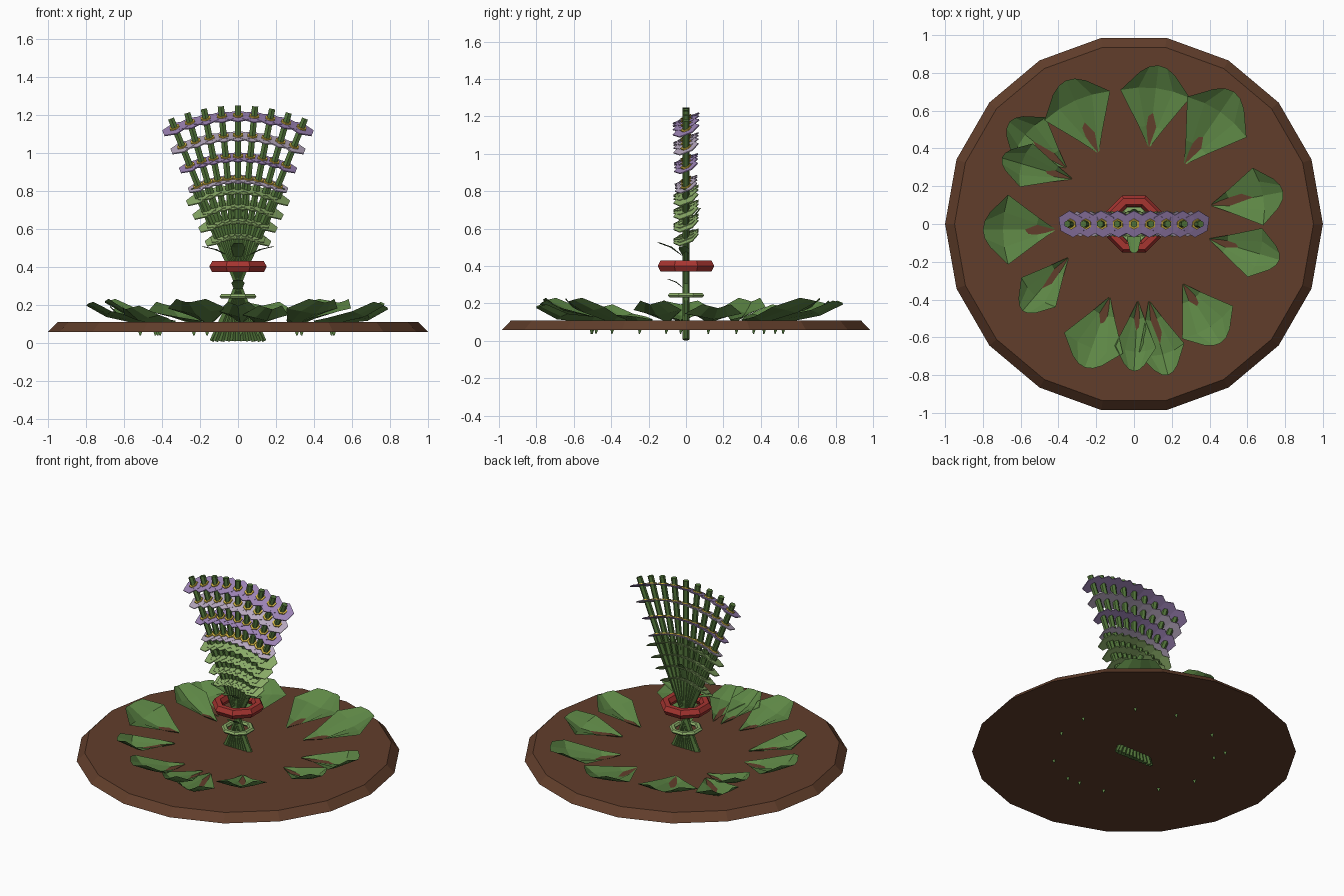
import bpy, bmesh
from math import radians, cos, sin, pi, atan2, hypot
from mathutils import Matrix, Vector

if "Cube" in bpy.data.objects:
    bpy.data.objects.remove(bpy.data.objects["Cube"])


def material(name, rgb):
    m = bpy.data.materials.new(name)
    m.diffuse_color = (*rgb, 1)
    m.use_nodes = True
    m.node_tree.nodes["Principled BSDF"].inputs["Base Color"].default_value = m.diffuse_color
    return m


SOIL = material("soil", (.12, .048, .024))
LEAF = material("leaf", (.11, .24, .06))
STEM = material("stem", (.08, .17, .04))
SPRIG = material("sprig", (.26, .42, .14))
PURPLE = material("purple", (.34, .23, .47))
LILAC = material("lilac", (.48, .40, .53))
YELLOW = material("yellow", (.70, .50, .06))
RED = material("red", (.38, .035, .03))


def finish(name, bm, mat):
    me = bpy.data.meshes.new(name)
    bm.to_mesh(me)
    bm.free()
    me.materials.append(mat)
    ob = bpy.data.objects.new(name, me)
    bpy.context.collection.objects.link(ob)
    return ob


def add_cone(bm, sides, r1, r2, depth, matrix):
    bmesh.ops.create_cone(bm, cap_ends=True, segments=sides, radius1=r1,
                          radius2=r2, depth=depth, matrix=matrix)


def add_ring(name, major, minor, z, squash, mat):
    # eight-sided ring with a six-sided section
    bm = bmesh.new()
    rows = []
    for i in range(8):
        a = (i + .5) * pi / 4
        rows.append([bm.verts.new(((major + minor * cos(j * pi / 3)) * cos(a),
                                   (major + minor * cos(j * pi / 3)) * sin(a),
                                   z + squash * minor * sin(j * pi / 3)))
                     for j in range(6)])
    for i in range(8):
        p, q = rows[i], rows[(i + 1) % 8]
        for j in range(6):
            k = (j + 1) % 6
            bm.faces.new((p[j], q[j], q[k], p[k]))
    finish(name, bm, mat)


def add_leaf(bm, base, tip, width, rows):
    # pleated leaf: rows hold (length fraction, width fraction, mid z, edge z)
    base, tip = Vector((*base, 0)), Vector((*tip, 0))
    along = tip - base
    side = Vector((-along.y, along.x, 0)).normalized() * width / 2
    grid = []
    for t, w, zm, ze in rows:
        grid.append([bm.verts.new(base + along * (t - .10 * t * s * s) + side * w * s
                                  + Vector((0, 0, zm + (ze - zm) * abs(s))))
                     for s in (-1, -.5, 0, .5, 1)])
    for p, q in zip(grid, grid[1:]):
        for j in range(4):
            bm.faces.new((p[j], p[j + 1], q[j + 1], q[j]))


# soil disc
bm = bmesh.new()
add_cone(bm, 18, 1.0, .95, .052,
         Matrix.Translation((0, 0, .083)) @ Matrix.Rotation(radians(90), 4, 'Z'))
finish("soil_disc", bm, SOIL)

# fan of stems, all crossing at one pivot
PIVOT = .306
TALL = [-22 + 5.5 * i for i in range(9)]
SHORT = [-25 + 50 / 7 * i for i in range(8)]


def fan(angle, d, tilt=0):
    return (Matrix.Translation((0, 0, PIVOT)) @ Matrix.Rotation(radians(angle), 4, 'Y')
            @ Matrix.Translation((0, 0, d)) @ Matrix.Rotation(radians(tilt), 4, 'X'))


def stems(name, angles, top, r):
    bm = bmesh.new()
    for a in angles:
        low = -.298 / cos(radians(a))
        add_cone(bm, 6, r, r, top - low, fan(a, (top + low) / 2))
    finish(name, bm, STEM)


stems("flower_stems", TALL, .942, .019)
stems("sprig_stems", SHORT, .56, .013)


# tilted six-sided petal and leaf whorls along the stems
def whorls(name, angles, d, r, mat, thick=.006):
    bm = bmesh.new()
    for a in angles:
        add_cone(bm, 6, r, r, thick, fan(a, d, 22))
    finish(name, bm, mat)


for i, d in enumerate((.885, .78, .67, .555)):
    whorls(f"petals_{i + 1}", TALL, d, .076 - .004 * i, (PURPLE, LILAC)[i % 2])
    whorls(f"flower_centres_{i + 1}", TALL, d + .006, .030, YELLOW, .010)
for i, d in enumerate((.50, .42, .345, .265)):
    whorls(f"sprig_leaves_{i + 1}", SHORT, d, .072, SPRIG)

# binding rings
add_ring("red_band", .130, .034, .40, 1.0, RED)
add_ring("lower_tie", .085, .020, .243, .7, SPRIG)

# small leaves around the binding
bm = bmesh.new()
small = lambda z0, z1: [(0, .5, z0, z0), (.55, 1, z0 + .7 * (z1 - z0), z0 + .75 * (z1 - z0)),
                        (1, .6, z1, z1)]
add_leaf(bm, (0, 0), (0, -.155), .075, small(.44, .525))
add_leaf(bm, (0, 0), (0, -.10), .07, small(.27, .33))
add_leaf(bm, (0, 0), (0, .08), .06, small(.54, .71))
for s in (-1, 1):
    add_leaf(bm, (s * .04, 0), (s * .19, -.02), .06, small(.45, .505))
finish("binding_leaves", bm, LEAF)

# ring of broad pleated leaves on the soil: base, tip, width
BROAD = [
    ((.08, .41), (.13, .84), .37), ((.27, .32), (.53, .70), .38),
    ((.41, .10), (.79, .17), .31), ((.40, -.08), (.77, -.19), .27),
    ((.26, -.32), (.46, -.63), .32), ((.08, -.41), (.18, -.80), .25),
    ((.02, -.41), (.00, -.78), .22), ((-.13, -.39), (-.26, -.76), .33),
    ((-.35, -.18), (-.59, -.46), .24), ((-.42, -.03), (-.80, -.03), .37),
    ((-.33, .24), (-.70, .35), .24), ((-.36, .30), (-.66, .54), .28),
    ((-.19, .38), (-.36, .76), .38)]
bm = bmesh.new()
for i, (b, t, w) in enumerate(BROAD):
    lift = (.0, .015, -.02)[i % 3]
    add_leaf(bm, b, t, w, [(0, .03, .105, .115), (.25, .35, .095, .13),
                           (.72, 1, .135 + lift, .165 + lift),
                           (1, .5, .195 + lift, .215 + lift)])
    # root tip poking through the soil
    p = Vector((*b, 0)).lerp(Vector((*t, 0)), .25)
    add_cone(bm, 3, .004, .03, .07, Matrix.Translation((p.x, p.y, .072)))
finish("ground_leaves", bm, LEAF)
